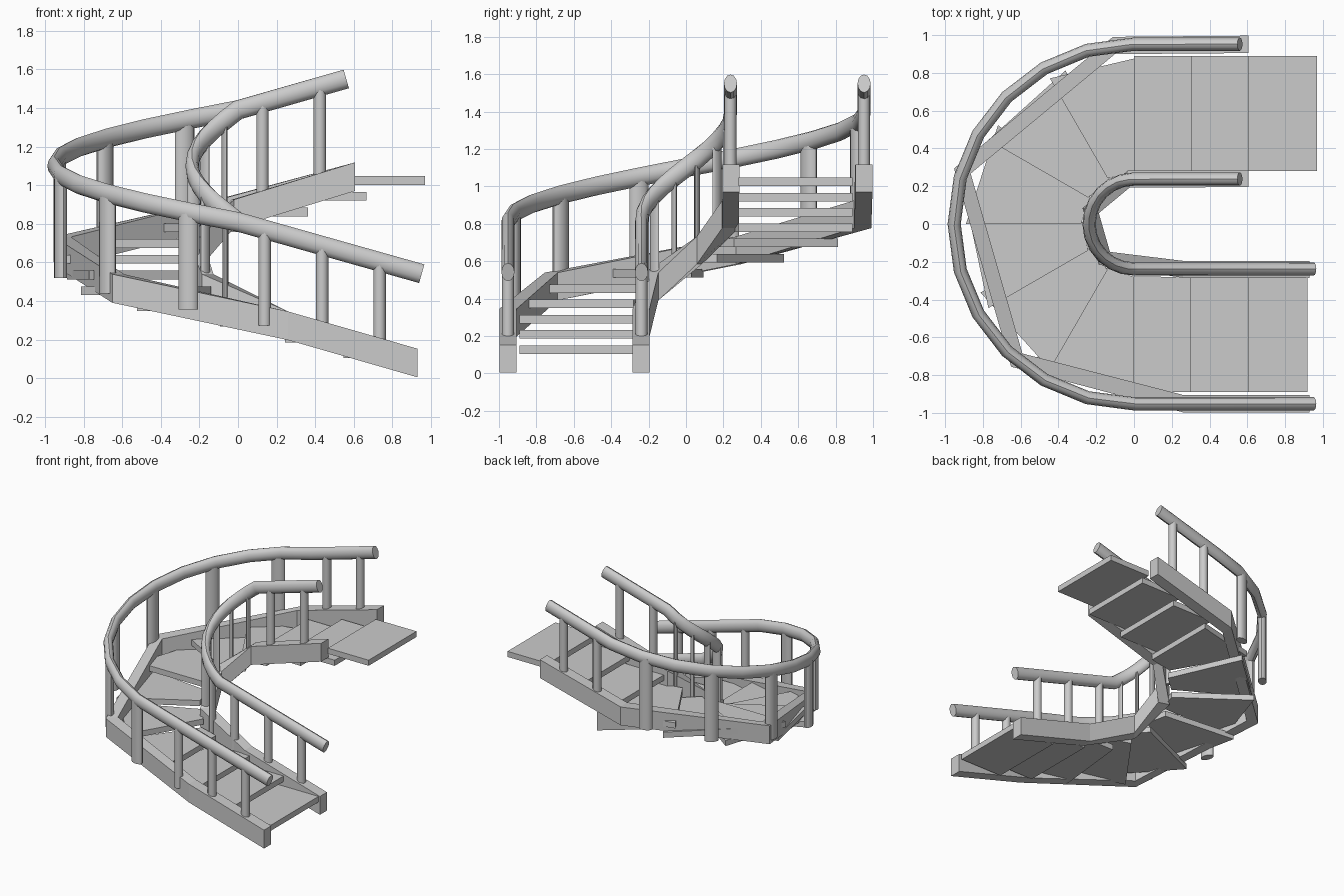
import bpy, bmesh
from math import sin, cos, pi, radians
from mathutils import Vector

if "Cube" in bpy.data.objects:
    bpy.data.objects.remove(bpy.data.objects["Cube"])

GOING = 0.303          # tread going on the straight flights
RISE = 0.0815          # height gained per tread


def plan(u, r, z):
    """Walk line of the U stair: u counts treads, 0..6 is the half-turn."""
    if u < 0:
        return Vector((-u * GOING, -r, z))
    if u > 6:
        return Vector(((u - 6) * GOING, r, z))
    a = u * pi / 6
    return Vector((-r * sin(a), -r * cos(a), z))


def rail_z(u):
    if u < 0:
        return 0.81 + u * 0.0855
    if u > 6:
        return 1.39 + (u - 6) * 0.0865
    return 0.81 + u * 0.58 / 6


def loft(name, rings, smooth=False):
    """Skin a list of equal closed rings and cap both ends."""
    bm = bmesh.new()
    vs = [[bm.verts.new(p) for p in ring] for ring in rings]
    n = len(rings[0])
    for a, b in zip(vs, vs[1:]):
        for i in range(n):
            j = (i + 1) % n
            bm.faces.new((a[i], a[j], b[j], b[i]))
    bm.faces.new(vs[0])
    bm.faces.new(vs[-1])
    bmesh.ops.recalc_face_normals(bm, faces=bm.faces)
    me = bpy.data.meshes.new(name)
    bm.to_mesh(me)
    bm.free()
    ob = bpy.data.objects.new(name, me)
    bpy.context.collection.objects.link(ob)
    if smooth:
        bpy.ops.object.select_all(action='DESELECT')
        ob.select_set(True)
        bpy.context.view_layer.objects.active = ob
        bpy.ops.object.shade_smooth_by_angle(angle=radians(40))
    return ob


# Treads: three straight, six winders, three straight, each lapping the next
for i in range(12):
    z = 0.105 + RISE * i
    u0, u1 = i - 3, i - 3 + 1.2
    if i == 0:
        u0 -= 0.03
    loft(f"tread_{i + 1}", [
        [plan(u, r, h) for r, h in ((0.28, z), (0.89, z), (0.89, z + 0.045), (0.28, z + 0.045))]
        for u in (u0, u1)])

SIDES = 12
ring = [(cos(2 * pi * k / SIDES), sin(2 * pi * k / SIDES)) for k in range(SIDES)]

for side, r_in, r_out, r_rail in (("inner", 0.195, 0.285, 0.238), ("outer", 0.905, 0.997, 0.952)):
    # Stringer: five straight facets following the turn
    rings = []
    for k in range(6):
        u = -3.07 + 2.214 * k
        z = 0.005 + 0.193 * k
        rings.append([plan(u, r, h) for r, h in
                      ((r_in, z), (r_out, z), (r_out, z + 0.148), (r_in, z + 0.148))])
    loft(f"{side}_stringer", rings)

    # Handrail: oval section swept square to its slope
    us = [-3.14] + [k * 0.5 for k in range(13)] + [7.85]
    path = [plan(u, r_rail, rail_z(u)) for u in us]
    rings = []
    for k, p in enumerate(path):
        d1 = (p - path[k - 1]).normalized() if k else Vector()
        d2 = (path[k + 1] - p).normalized() if k < len(path) - 1 else Vector()
        t = (d1 + d2).normalized()
        across = t.cross(Vector((0, 0, 1))).normalized()
        up = across.cross(t)
        rings.append([p + across * c * 0.035 + up * s * 0.05 for c, s in ring])
    loft(f"{side}_handrail", rings, True)

    # Balusters: round on the flights, stretched or squeezed by the turn
    for k in range(11):
        u = -2.42 + 0.982 * k
        z = 0.11 + 0.082 * k
        loft(f"{side}_baluster_{k + 1}", [
            [plan(u + c * 0.106, r_rail + s * 0.032, h) for c, s in ring]
            for h in (z, rail_z(u))], True)
